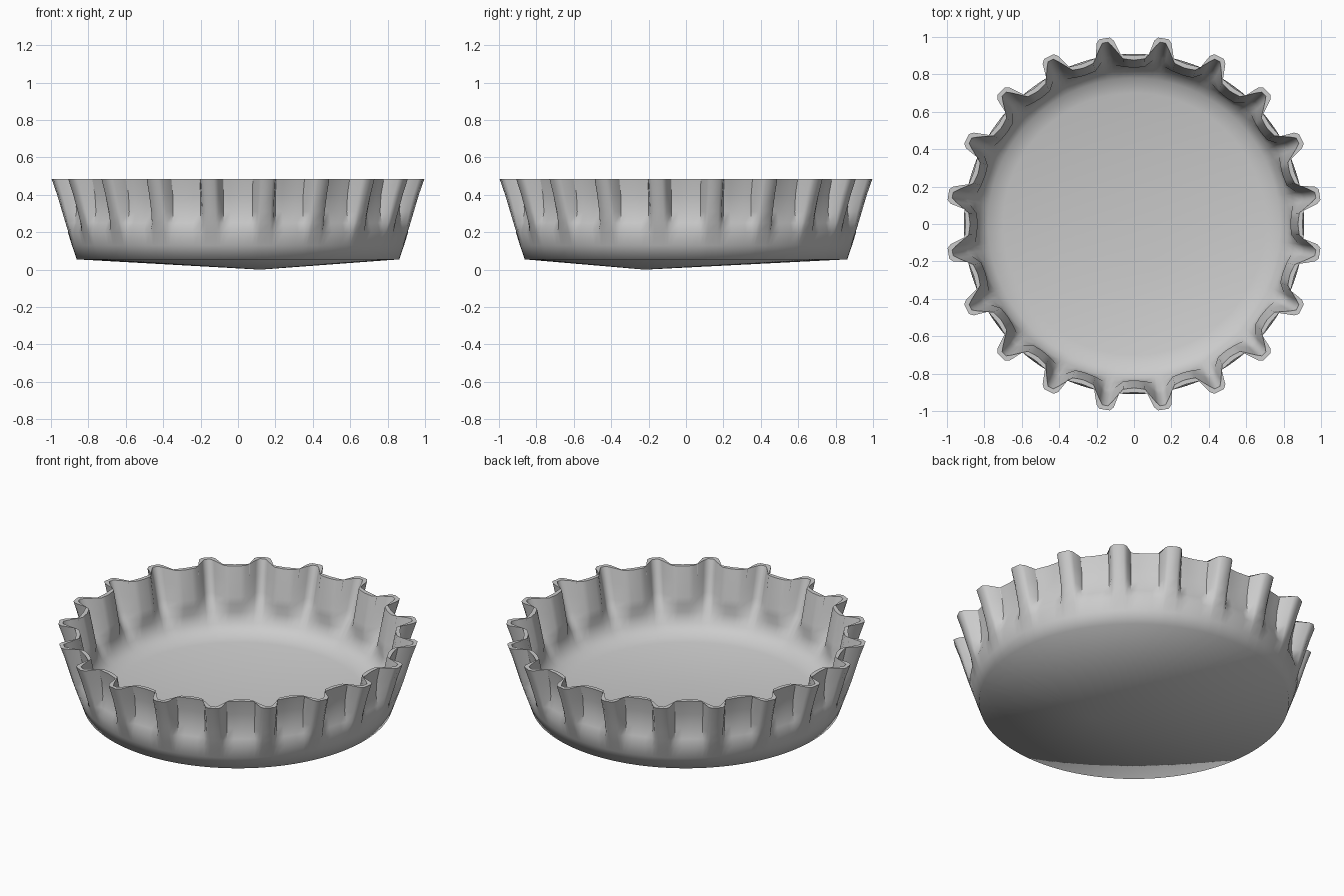
import bpy
import bmesh
from math import sin, cos, radians

old = bpy.data.objects.get("Cube")
if old:
    bpy.data.objects.remove(old, do_unlink=True)

TEETH = 20
STEP = 360 / TEETH
# One flute: angle from the tooth centre, share of tooth height
OUTER_FLUTE = [(-9, -.1), (-6.5, -.06), (-4, 0), (-2.7, .8), (-1.6, 1),
               (1.6, 1), (2.7, .8), (4, 0), (6.5, -.06)]
INNER_FLUTE = [(-9, -.1), (-7, -.06), (-5.2, 0), (-2, .75), (-.9, 1),
               (.9, 1), (2, .75), (5.2, 0), (7, -.06)]
# Rings: height, valley radius, tooth radius
OUTER_RINGS = [(.055, .862, .862), (.13, .888, .888), (.2, .91, .913),
               (.25, .898, .93), (.31, .886, .948), (.4, .892, .975), (.485, .91, 1.005)]
INNER_RINGS = [(.485, .886, .982), (.4, .868, .952), (.31, .85, .92),
               (.27, .842, .9), (.22, .845, .86), (.16, .825, .825),
               (.12, .78, .78), (.1, .7, .7)]


def add_ring(bm, flute, z, valley, tip):
    ring = []
    for tooth in range(TEETH):
        for angle, share in flute:
            a = radians(STEP * (tooth + .5) + angle)
            r = valley + (tip - valley) * share
            ring.append(bm.verts.new((r * cos(a), r * sin(a), z)))
    return ring


def bridge(bm, low, high):
    n = len(low)
    for i in range(n):
        j = (i + 1) % n
        bm.faces.new((low[i], low[j], high[j], high[i]))


def close(bm, ring, point, flip):
    # Shallow off-centre cone that closes a ring
    apex = bm.verts.new(point)
    for i, v in enumerate(ring):
        w = ring[(i + 1) % len(ring)]
        bm.faces.new((w, v, apex) if flip else (v, w, apex))


# Fluted shell: outside wall, rim, inside wall, floor
bm = bmesh.new()
rings = [add_ring(bm, OUTER_FLUTE, *r) for r in OUTER_RINGS]
rings += [add_ring(bm, INNER_FLUTE, *r) for r in INNER_RINGS]
for low, high in zip(rings, rings[1:]):
    bridge(bm, low, high)
close(bm, rings[0], (.12, -.22, 0), True)
close(bm, rings[-1], (.12, -.22, .06), False)
bmesh.ops.recalc_face_normals(bm, faces=bm.faces)

# Soft base, crisp rim and flute folds
for f in bm.faces:
    f.smooth = True
for e in bm.edges:
    height = min(v.co.z for v in e.verts)
    e.smooth = height < .2 or e.calc_face_angle(0) < radians(52)

mesh = bpy.data.meshes.new("fluted_cap")
bm.to_mesh(mesh)
bm.free()
cap = bpy.data.objects.new("fluted_cap", mesh)
bpy.context.collection.objects.link(cap)

# Plain metal grey
grey = bpy.data.materials.new("light_grey")
grey.use_nodes = True
colour = (.6, .6, .6, 1)
grey.diffuse_color = colour
grey.node_tree.nodes["Principled BSDF"].inputs["Base Color"].default_value = colour
mesh.materials.append(grey)
